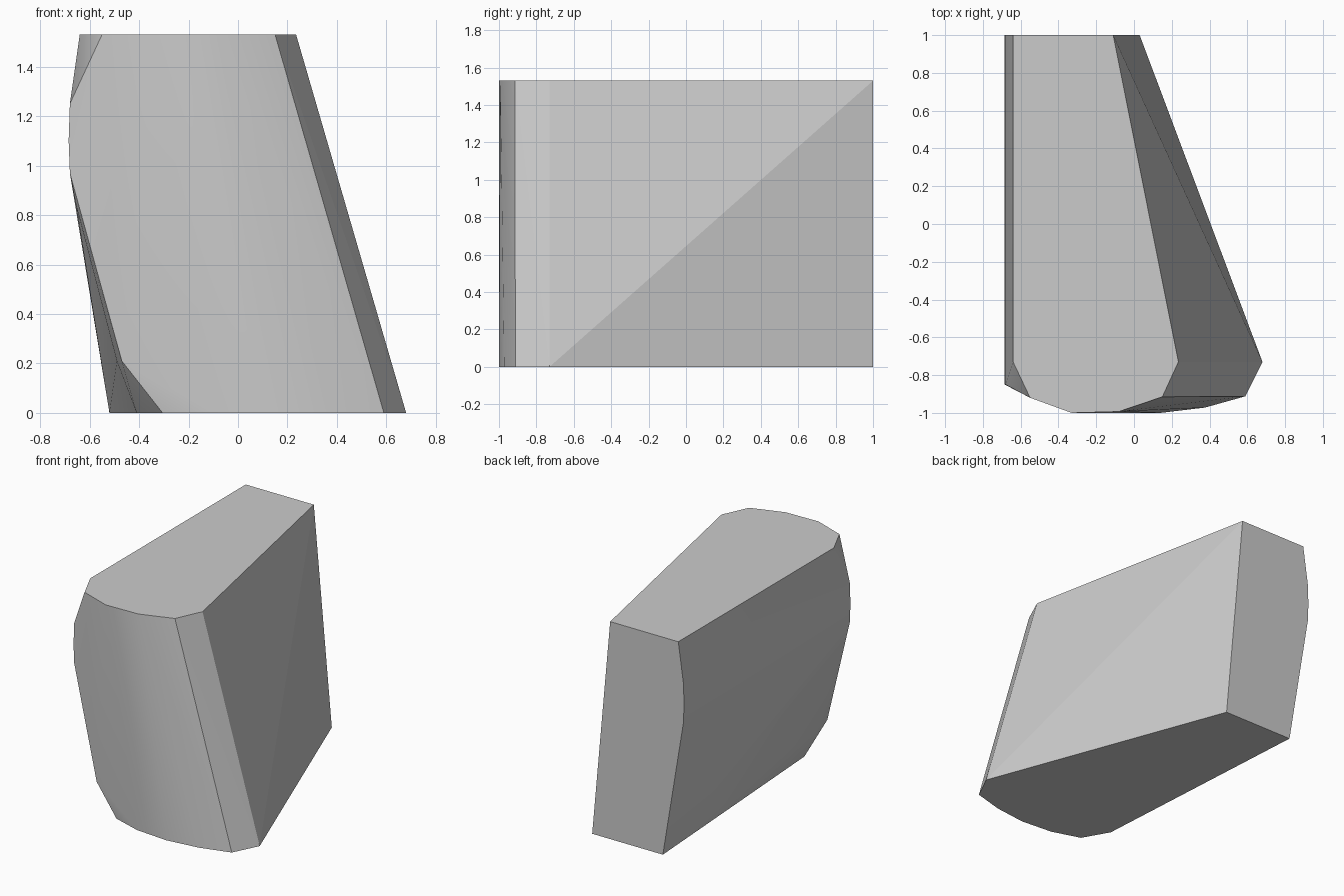
import bpy
import bmesh
import math

if "Cube" in bpy.data.objects:
    bpy.data.objects.remove(bpy.data.objects["Cube"], do_unlink=True)

HEIGHT = 1.53

# Outlines of the flat bottom and top, as (x, y)
bottom = [(-.52, 1), (-.41, -.73), (-.305, -.915), (-.1, -.98), (.14, -1),
          (.375, -.972), (.59, -.912), (.68, -.73), (.03, 1)]
top = [(-.64, 1), (-.64, -.73), (-.55, -.92), (-.33, -1),
       (-.08, -.993), (.15, -.915), (.235, -.73), (-.11, 1)]

# Bulging left side: back profile as (x, z), front corner as (x, y, z)
back_profile = [(-.66, .84), (-.68, .97), (-.685, 1.1), (-.68, 1.25)]
front_corner = [(-.47, -.9, .21), (-.49, -.76, .21), (-.655, -.82, .84),
                (-.68, -.85, .97), (-.685, -.85, 1.1), (-.68, -.85, 1.25)]

points = [(x, y, 0) for x, y in bottom]
points += [(x, y, HEIGHT) for x, y in top]
points += [(x, 1, z) for x, z in back_profile]
points += front_corner

# Skin the outlines into one convex block
bm = bmesh.new()
for p in points:
    bm.verts.new(p)
result = bmesh.ops.convex_hull(bm, input=bm.verts[:])
loose = [v for v in bm.verts if not v.link_faces]
bmesh.ops.delete(bm, geom=loose, context='VERTS')
bmesh.ops.dissolve_limit(bm, angle_limit=math.radians(1),
                         verts=bm.verts[:], edges=bm.edges[:])
bmesh.ops.recalc_face_normals(bm, faces=bm.faces[:])
mesh = bpy.data.meshes.new("tapered_block")
bm.to_mesh(mesh)
bm.free()
block = bpy.data.objects.new("tapered_block", mesh)
bpy.context.collection.objects.link(block)

# Plain grey
grey = bpy.data.materials.new("plain_grey")
grey.use_nodes = True
colour = (.6, .6, .6, 1)
grey.diffuse_color = colour
grey.node_tree.nodes["Principled BSDF"].inputs["Base Color"].default_value = colour
mesh.materials.append(grey)

# Rounded front is smooth, the other sides stay flat
bpy.ops.object.select_all(action='DESELECT')
block.select_set(True)
bpy.context.view_layer.objects.active = block
bpy.ops.object.shade_smooth_by_angle(angle=math.radians(30))
for face in mesh.polygons:
    if face.normal.y > -.5 and face.normal.x > -.5:
        face.use_smooth = False
